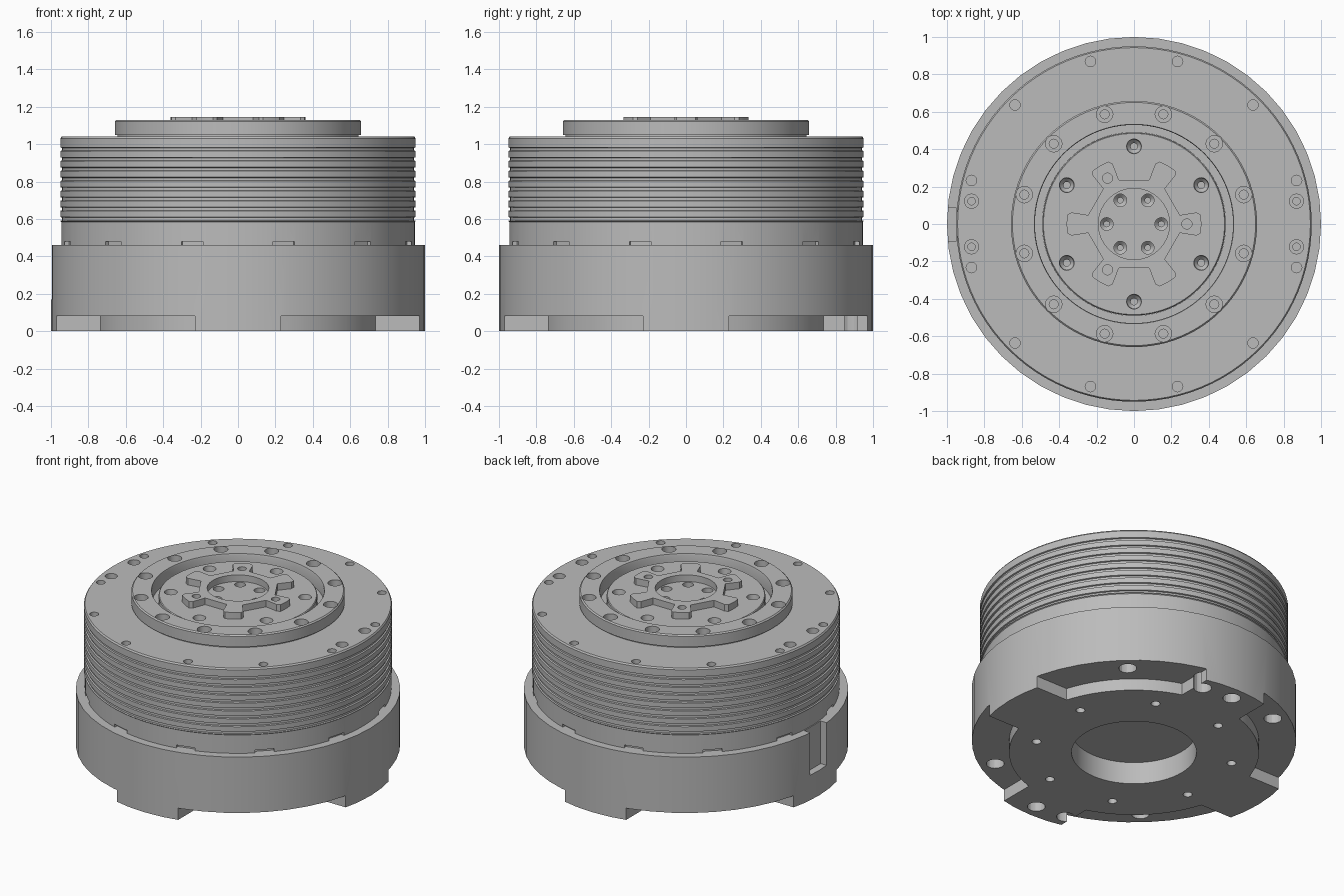
import bpy, bmesh
from math import sin, cos, asin, pi, radians

if "Cube" in bpy.data.objects:
    bpy.data.objects.remove(bpy.data.objects["Cube"], do_unlink=True)

grey = bpy.data.materials.new("machined_grey")
grey.use_nodes = True
grey.diffuse_color = (0.5, 0.5, 0.5, 1)
grey.node_tree.nodes["Principled BSDF"].inputs["Base Color"].default_value = grey.diffuse_color


def polar(r, deg):
    return (r * cos(radians(deg)), r * sin(radians(deg)))


def lathe(bm, profile, steps, at=(0, 0)):
    """Spin (radius, z) points round a vertical axis; open ends are capped."""
    rings = []
    for r, z in profile:
        rings.append([bm.verts.new((at[0] + r * cos(2 * pi * i / steps),
                                    at[1] + r * sin(2 * pi * i / steps), z))
                      for i in range(steps)])
    for a, b in zip(rings, rings[1:]):
        for i in range(steps):
            j = (i + 1) % steps
            bm.faces.new((a[i], a[j], b[j], b[i]))
    bm.faces.new(rings[0][::-1])
    bm.faces.new(rings[-1])


def prism(bm, outline, z0, z1):
    low = [bm.verts.new((x, y, z0)) for x, y in outline]
    top = [bm.verts.new((x, y, z1)) for x, y in outline]
    n = len(outline)
    for i in range(n):
        j = (i + 1) % n
        bm.faces.new((low[i], low[j], top[j], top[i]))
    bm.faces.new(low[::-1])
    bm.faces.new(top)


def holes(bm, r, angles, profile, steps=20):
    for a in angles:
        lathe(bm, profile, steps, polar(r, a))


def make(name, bm):
    bmesh.ops.recalc_face_normals(bm, faces=bm.faces)
    mesh = bpy.data.meshes.new(name)
    bm.to_mesh(mesh)
    bm.free()
    obj = bpy.data.objects.new(name, mesh)
    bpy.context.collection.objects.link(obj)
    mesh.materials.append(grey)
    return obj


def finish(obj, cutter_bm=None):
    """Cut the holes, then smooth the round faces."""
    if cutter_bm:
        cutter = make("cutter", cutter_bm)
        cutter.hide_render = True
        mod = obj.modifiers.new("cut", "BOOLEAN")
        mod.operation, mod.solver, mod.object = "DIFFERENCE", "EXACT", cutter
        graph = bpy.context.evaluated_depsgraph_get()
        mesh = bpy.data.meshes.new_from_object(obj.evaluated_get(graph))
        obj.modifiers.clear()
        obj.data = mesh
        bpy.data.objects.remove(cutter, do_unlink=True)
    bpy.ops.object.select_all(action="DESELECT")
    obj.select_set(True)
    bpy.context.view_layer.objects.active = obj
    bpy.ops.object.shade_smooth_by_angle(angle=radians(30))


twelve = [15 + 30 * k for k in range(12)]

# Base housing with four feet, a blind bore, bolt holes and a cable slot
bm = bmesh.new()
lathe(bm, [(1, 0), (1, 0.46)], 48)
base = make("base_housing", bm)
cut = bmesh.new()
inner, half = 0.77, 0.23
start = math_start = asin(half / inner) * 180 / pi
for q in range(4):
    arc = [polar(inner, start + (90 - 2 * start) * i / 16) for i in range(17)]
    outline = arc + [(half, 1.2), (1.2, 1.2), (1.2, half)]
    c, s = round(cos(q * pi / 2)), round(sin(q * pi / 2))
    prism(cut, [(c * x - s * y, s * x + c * y) for x, y in outline], -0.1, 0.08)
lathe(cut, [(0.385, -0.1), (0.385, 0.15)], 64)
holes(cut, 0.615, [17.5 + 45 * k for k in range(8)], [(0.028, -0.1), (0.028, 0.1)])
prism(cut, [(-1.1, -0.09), (-0.95, -0.09), (-0.95, 0.085), (-1.1, 0.085)], 0.17, 0.6)
finish(base, cut)

# Bolt holes are cut after the recesses, since they open into them
cut = bmesh.new()
holes(cut, 0.9, [a + b for b in (0, 180) for a in (47.5, 78, 92, 122)],
      [(0.055, -0.1), (0.055, 0.16)])
finish(base, cut)

# Ribbed body: grooved drum with a pocket for the output disc
profile = [(0.945, 0.46), (0.945, 0.585)]
for k in range(8):
    z = 0.6 + 0.0533 * k
    profile += [(0.95, z - 0.01), (0.941, z - 0.007), (0.941, z + 0.007), (0.95, z + 0.01)]
profile += [(0.95, 1.03), (0.943, 1.04), (0.49, 1.04), (0.49, 0.95)]
bm = bmesh.new()
lathe(bm, profile, 96)
body = make("ribbed_body", bm)
cut = bmesh.new()
for a in twelve:
    ux, uy = polar(1, a)
    corners = [(0.92, -0.06), (1.1, -0.06), (1.1, 0.06), (0.92, 0.06)]
    prism(cut, [(ux * r - uy * t, uy * r + ux * t) for r, t in corners], 0.4, 0.48)
holes(cut, 0.9, [a for a in twelve], [(0.028, 0.99), (0.028, 1.1)])
holes(cut, 0.877, [8, 172, 188, 352], [(0.02, 0.95), (0.02, 1.0), (0.038, 1.0), (0.038, 1.1)])
finish(body, cut)

# Mounting ring with counterbored holes
bm = bmesh.new()
lathe(bm, [(0.645, 1.04), (0.645, 1.05), (0.658, 1.05), (0.658, 1.122), (0.65, 1.13), (0.2, 1.13)], 96)
ring = make("mounting_ring", bm)
cut = bmesh.new()
lathe(cut, [(0.53, 1.0), (0.53, 1.12), (0.54, 1.15)], 96)
holes(cut, 0.607, twelve, [(0.024, 1.045), (0.024, 1.08), (0.044, 1.08), (0.044, 1.2)])
finish(ring, cut)

# Output disc with two circles of screw holes
bm = bmesh.new()
lathe(bm, [(0.489, 0.95), (0.489, 1.095), (0.484, 1.1)], 96)
disc = make("output_disc", bm)
cut = bmesh.new()
holes(cut, 0.415, [30 + 60 * k for k in range(6)],
      [(0.018, 1.0), (0.018, 1.04), (0.035, 1.06), (0.046, 1.15)])
holes(cut, 0.146, [60 * k for k in range(6)],
      [(0.015, 1.0), (0.015, 1.04), (0.034, 1.06), (0.034, 1.15)])
finish(disc, cut)

# Six-lobed hub with a round bore and three pin holes
outline = []
for k in range(6):
    a = 60 * k
    outline.append(polar(0.25, a - 11))
    outline += [polar(0.34, a - 10.5)]
    outline += [polar(0.36, a + t) for t in (-8, -4, 0, 4, 8)]
    outline += [polar(0.34, a + 10.5), polar(0.25, a + 11)]
bm = bmesh.new()
prism(bm, outline, 1.1, 1.145)
hub = make("lobed_hub", bm)
cut = bmesh.new()
lathe(cut, [(0.19, 1.0), (0.19, 1.2)], 64)
holes(cut, 0.283, [0, 120, 240], [(0.027, 1.0), (0.027, 1.2)])
finish(hub, cut)
